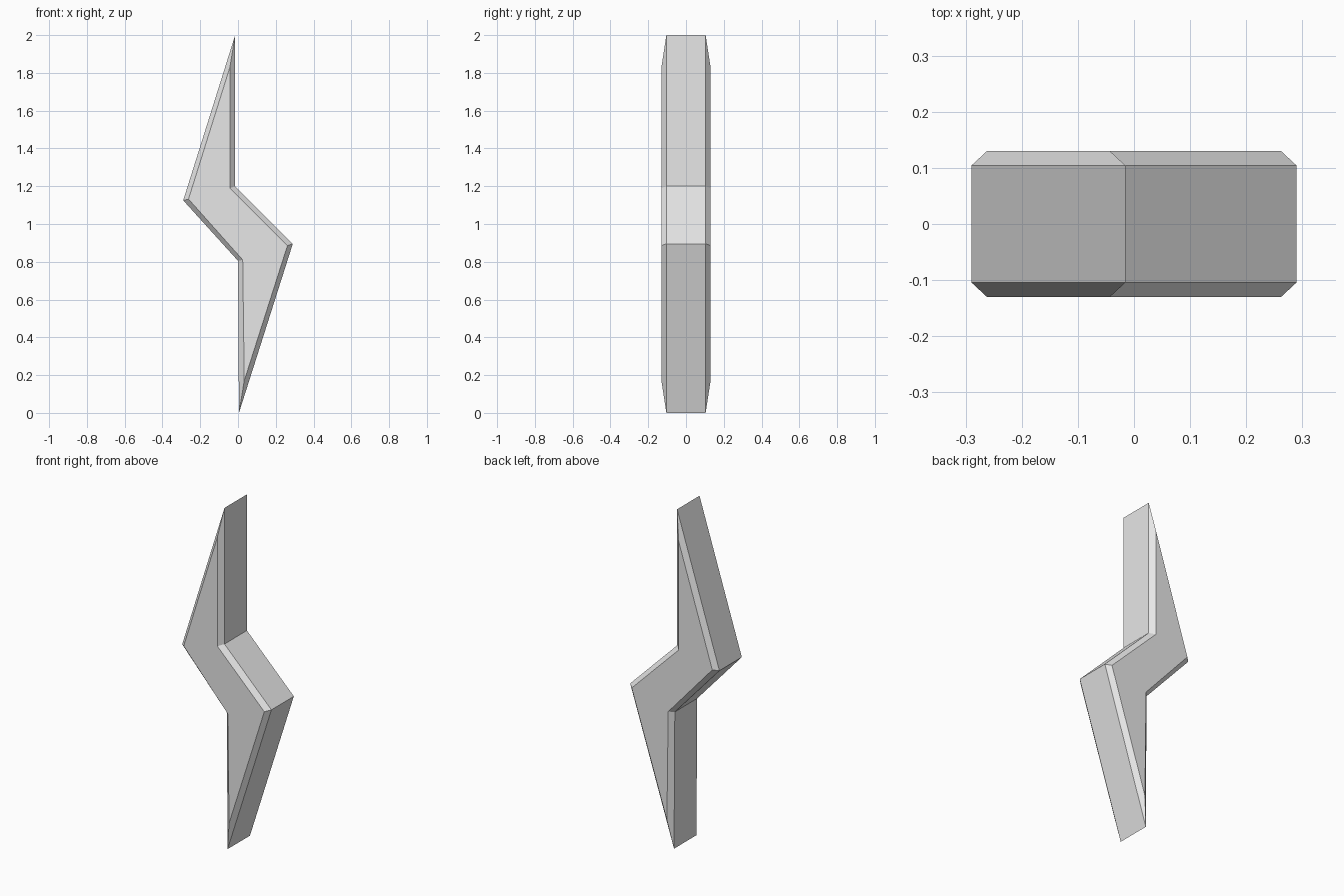
import bpy
import bmesh

cube = bpy.data.objects.get("Cube")
if cube:
    bpy.data.objects.remove(cube, do_unlink=True)

# Zigzag outline of the body and the inset outline of its flat faces (x, z)
RIM = [(-0.015, 2.0), (-0.015, 1.2), (0.29, 0.895),
       (0.005, 0.0), (0.0, 0.805), (-0.29, 1.125)]
FACE = [(-0.043, 1.83), (-0.043, 1.19), (0.262, 0.886),
        (0.033, 0.17), (0.025, 0.81), (-0.262, 1.132)]
RIM_DEPTH, FACE_DEPTH = 0.104, 0.13

grey = bpy.data.materials.new("light grey")
grey.use_nodes = True
grey.diffuse_color = (0.8, 0.8, 0.8, 1)
grey.node_tree.nodes["Principled BSDF"].inputs["Base Color"].default_value = (0.8, 0.8, 0.8, 1)


def ring(bm, outline, y):
    return [bm.verts.new((x, y, z)) for x, z in outline]


# Four stacked outlines from front to back, bridged into bevels and sides
bm = bmesh.new()
rings = [ring(bm, FACE, -FACE_DEPTH), ring(bm, RIM, -RIM_DEPTH),
         ring(bm, RIM, RIM_DEPTH), ring(bm, FACE, FACE_DEPTH)]
for a, b in zip(rings, rings[1:]):
    for i in range(len(a)):
        j = (i + 1) % len(a)
        bm.faces.new((a[i], a[j], b[j], b[i]))

# Flat front and back faces
bm.faces.new(rings[0])
bm.faces.new(rings[-1])
bmesh.ops.recalc_face_normals(bm, faces=bm.faces)

mesh = bpy.data.meshes.new("zigzag_bolt")
bm.to_mesh(mesh)
bm.free()
mesh.materials.append(grey)
bolt = bpy.data.objects.new("zigzag_bolt", mesh)
bpy.context.collection.objects.link(bolt)
